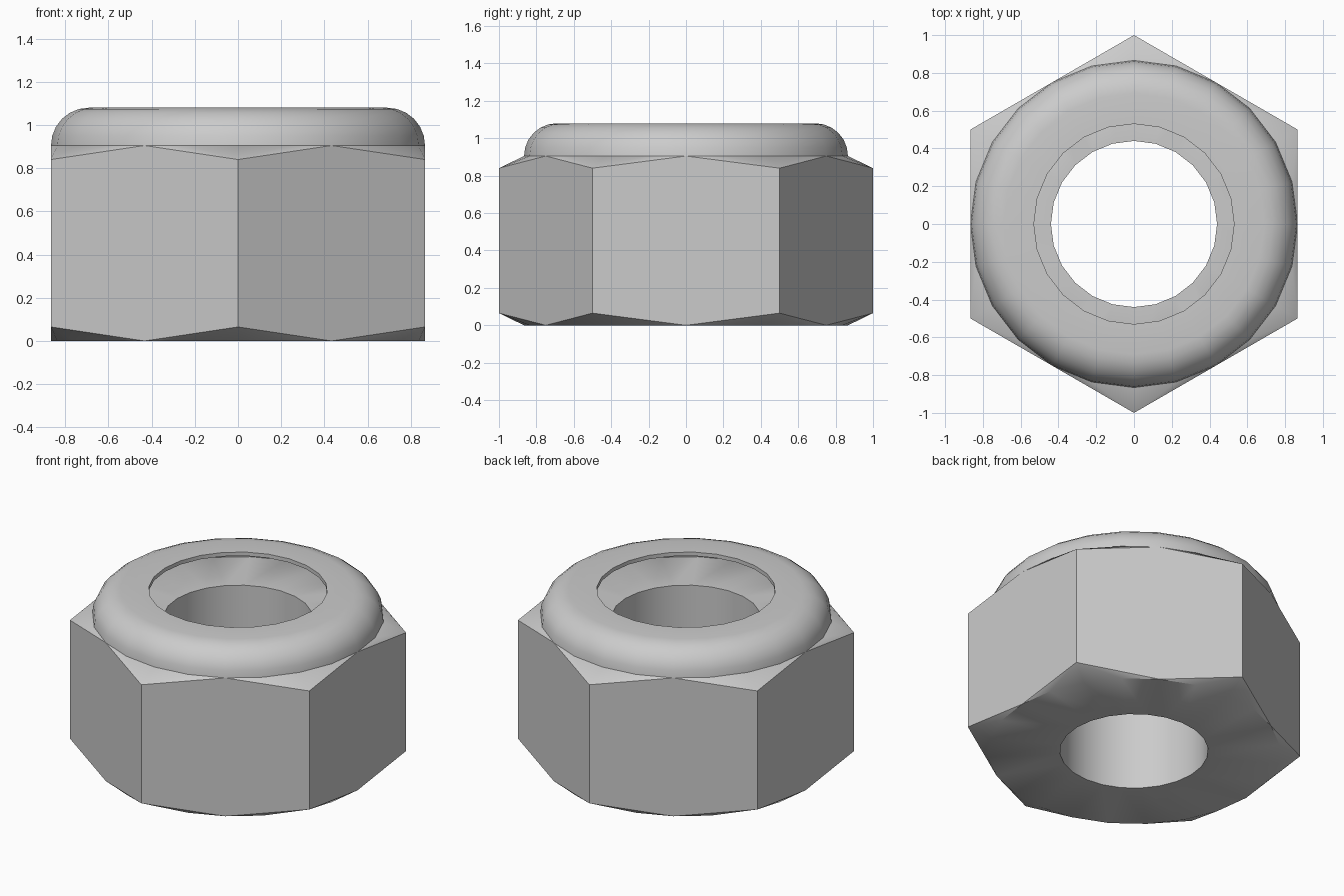
import bpy, bmesh, math

if "Cube" in bpy.data.objects:
    bpy.data.objects.remove(bpy.data.objects["Cube"], do_unlink=True)

SEG = 24                       # sides of every round part
R_FLAT = math.sqrt(3) / 2      # centre to flat of the hexagon
R_HOLE = 0.44                  # bore
R_LIP = 0.53                   # opening in the collar
Z_BODY, Z_TOP = 0.905, 1.08    # top of the hexagon, top of the collar
CHAMFER = 0.065                # drop of the hexagon corners
WALL = 0.025                   # collar sheet thickness

steel = bpy.data.materials.new("steel_grey")
steel.use_nodes = True
GREY = (0.6, 0.6, 0.6, 1.0)
steel.diffuse_color = GREY
steel.node_tree.nodes["Principled BSDF"].inputs["Base Color"].default_value = GREY


def ring(bm, radius, z, count=SEG, start=0.0):
    return [bm.verts.new((radius * math.cos(start + 2 * math.pi * i / count),
                          radius * math.sin(start + 2 * math.pi * i / count), z))
            for i in range(count)]


def bridge(bm, a, b):
    for i in range(len(a)):
        j = (i + 1) % len(a)
        bm.faces.new((a[i], a[j], b[j], b[i]))


def finish(bm, name):
    bmesh.ops.recalc_face_normals(bm, faces=bm.faces[:])
    mesh = bpy.data.meshes.new(name)
    bm.to_mesh(mesh)
    bm.free()
    mesh.materials.append(steel)
    obj = bpy.data.objects.new(name, mesh)
    bpy.context.collection.objects.link(obj)
    bpy.ops.object.select_all(action="DESELECT")
    obj.select_set(True)
    bpy.context.view_layer.objects.active = obj
    bpy.ops.object.shade_smooth_by_angle(angle=math.radians(30))
    return obj


# Hexagonal body with chamfered corners and a round bore
bm = bmesh.new()
rims, corners, bores = [], [], []
for z, corner_z in ((0.0, CHAMFER), (Z_BODY, Z_BODY - CHAMFER)):
    rims.append(ring(bm, R_FLAT, z))
    bores.append(ring(bm, R_HOLE, z))
    corners.append(ring(bm, 1.0, corner_z, 6, math.radians(30)))
    bridge(bm, rims[-1], bores[-1])
    # fan of chamfer triangles around each corner
    for c in range(6):
        for k in range(4):
            i = 4 * c + k
            bm.faces.new((rims[-1][i], rims[-1][(i + 1) % SEG], corners[-1][c]))
bridge(bm, bores[0], bores[1])
# six flats, each peaking at the middle of its top and bottom edge
for c in range(6):
    mid = 4 * c
    bm.faces.new((corners[0][c - 1], rims[0][mid], corners[0][c],
                  corners[1][c], rims[1][mid], corners[1][c - 1]))
finish(bm, "hex_body")

# Hollow rounded collar, turned from a thin profile
rad = Z_TOP - Z_BODY
cx = R_FLAT - rad


def arc(radius):
    return [(cx + radius * math.cos(math.radians(a)),
             Z_BODY + radius * math.sin(math.radians(a))) for a in range(0, 91, 15)]


profile = arc(rad) + [(R_LIP, Z_TOP), (R_LIP, Z_TOP - WALL)] + arc(rad - WALL)[::-1]
bm = bmesh.new()
rings = [ring(bm, r, z) for r, z in profile]
for a, b in zip(rings, rings[1:] + rings[:1]):
    bridge(bm, a, b)
finish(bm, "rounded_collar")
